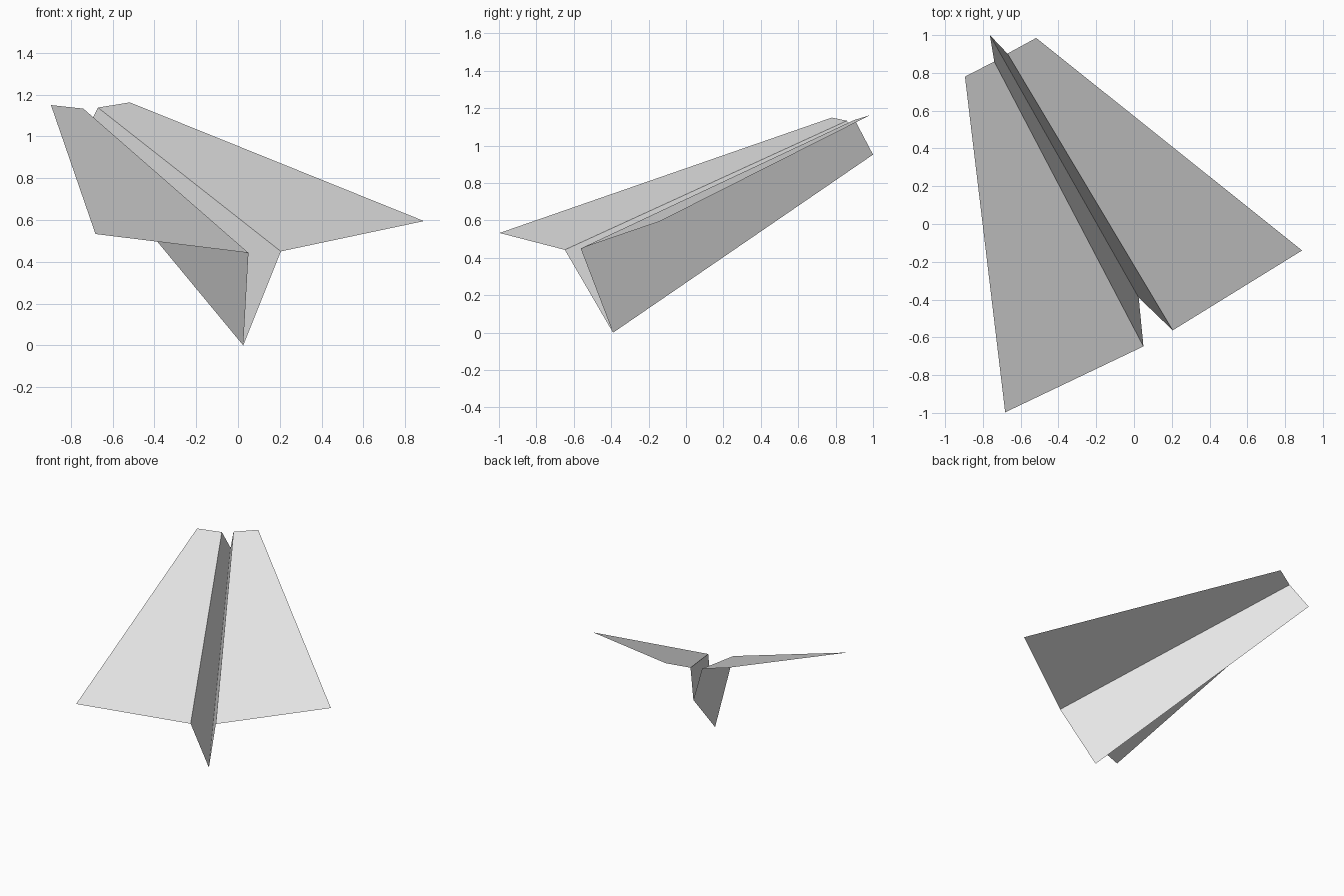
import bpy

cube = bpy.data.objects.get("Cube")
if cube:
    bpy.data.objects.remove(cube, do_unlink=True)

# Plain paper
paper = bpy.data.materials.new("white_paper")
paper.use_nodes = True
colour = (0.8, 0.8, 0.8, 1)
paper.diffuse_color = colour
paper.node_tree.nodes["Principled BSDF"].inputs["Base Color"].default_value = colour


def sheet(name, corners):
    """One flat panel of the folded sheet."""
    mesh = bpy.data.meshes.new(name)
    mesh.from_pydata(corners, [], [range(len(corners))])
    mesh.materials.append(paper)
    obj = bpy.data.objects.new(name, mesh)
    bpy.context.collection.objects.link(obj)


# Bottom crease shared by both keel sides: tail end, nose end
keel_tail = (0.025, -0.39, 0.0)
keel_nose = (-0.763, 1.0, 0.952)

# Each half: wing crease tail and nose, then wing tip nose and tail
halves = {
    "right": [(0.05, -0.648, 0.443), (-0.74, 0.86, 1.133),
              (-0.895, 0.78, 1.15), (-0.682, -0.997, 0.533)],
    "left": [(0.205, -0.563, 0.45), (-0.67, 0.902, 1.138),
             (-0.518, 0.985, 1.163), (0.89, -0.14, 0.595)],
}

for side, wing in halves.items():
    tail, nose = wing[:2]
    keel = [keel_tail, keel_nose, nose, tail]
    # Wings face up, keel sides face outward
    if side == "left":
        wing, keel = wing[::-1], keel[::-1]
    sheet(side + "_wing", wing[::-1])
    sheet(side + "_keel_side", keel[::-1])
